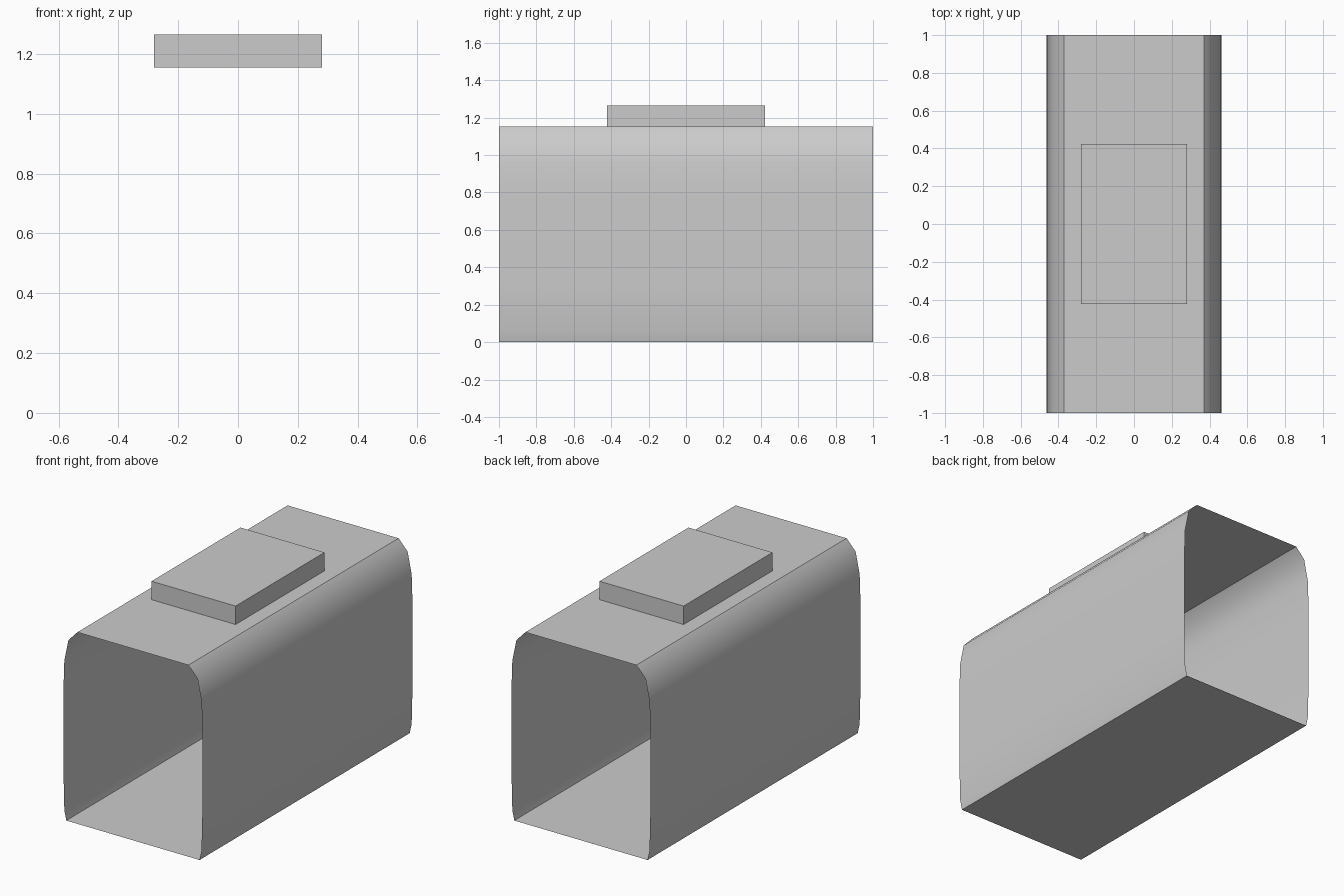
import bpy
import bmesh

cube = bpy.data.objects.get("Cube")
if cube:
    bpy.data.objects.remove(cube, do_unlink=True)

# Single plain grey
grey = bpy.data.materials.new("plain grey")
grey.use_nodes = True
colour = (0.6, 0.6, 0.6, 1)
grey.diffuse_color = colour
grey.node_tree.nodes["Principled BSDF"].inputs["Base Color"].default_value = colour


def finish(bm, name):
    mesh = bpy.data.meshes.new(name)
    bm.to_mesh(mesh)
    bm.free()
    mesh.materials.append(grey)
    obj = bpy.data.objects.new(name, mesh)
    bpy.context.collection.objects.link(obj)
    return obj


# Open-ended sleeve: half profile (x, z) from bottom to top, mirrored and swept along y
TOP = 1.154
half = [(0.444, 0), (0.457, 0.06), (0.463, 0.3), (0.463, 0.78),
        (0.457, 0.96), (0.43, 1.09), (0.37, TOP)]
profile = half + [(-x, z) for x, z in reversed(half)]

bm = bmesh.new()
front = [bm.verts.new((x, -1, z)) for x, z in profile]
back = [bm.verts.new((x, 1, z)) for x, z in profile]
count = len(profile)
for i in range(count):
    j = (i + 1) % count
    face = bm.faces.new((front[i], front[j], back[j], back[i]))
    # flat top and bottom panels, smooth rounded sides
    face.smooth = abs(profile[i][1] - profile[j][1]) > 0.001
bm.normal_update()
for edge in bm.edges:
    if len(edge.link_faces) == 2:
        edge.smooth = all(f.smooth for f in edge.link_faces)
finish(bm, "sleeve_shell")

# Raised block on the roof
bm = bmesh.new()
bmesh.ops.create_cube(bm, size=1)
bmesh.ops.scale(bm, vec=(0.56, 0.846, 0.111), verts=bm.verts)
bmesh.ops.translate(bm, vec=(0, 0, TOP + 0.0555), verts=bm.verts)
finish(bm, "roof_block")
